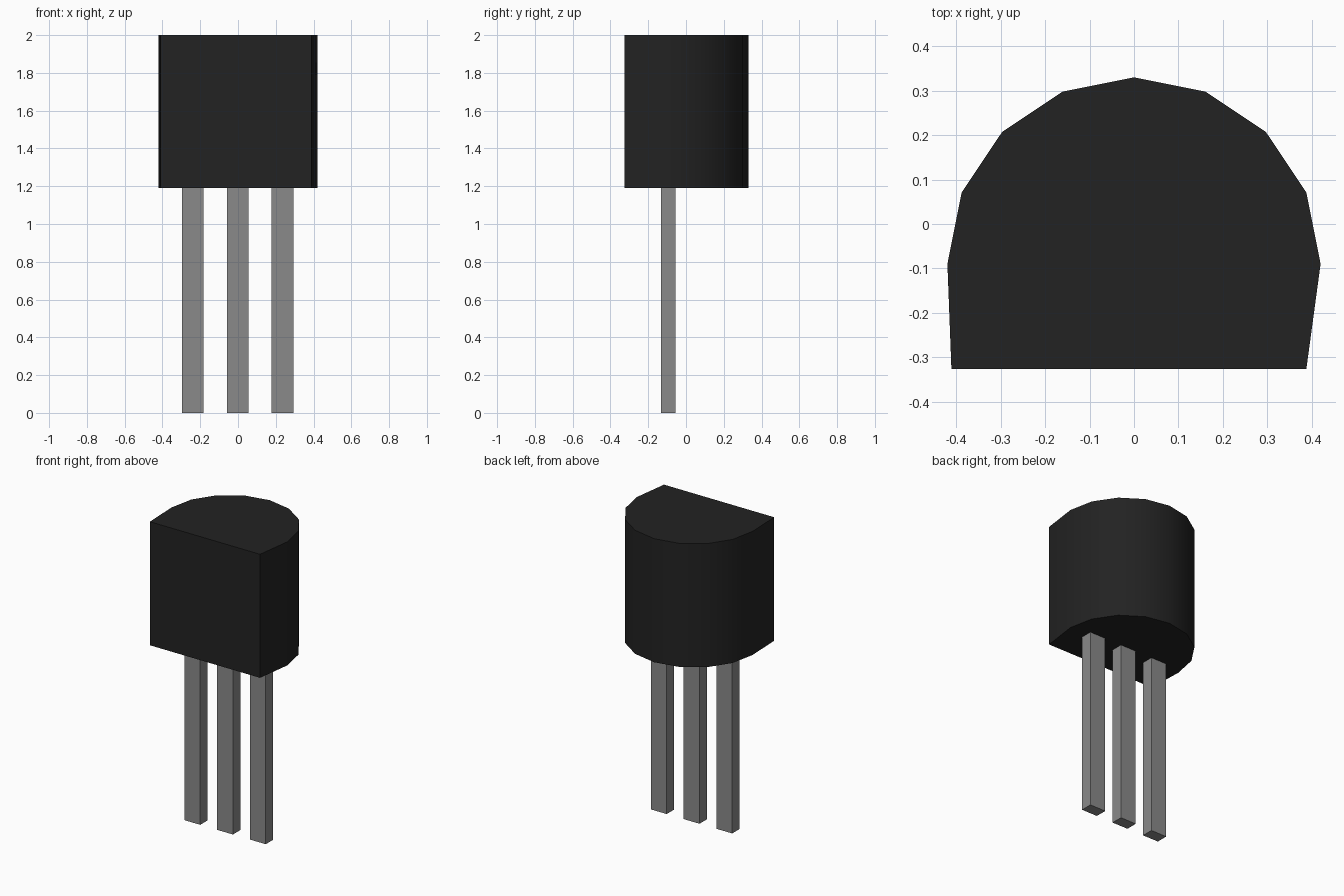
import bpy
import bmesh
import math

cube = bpy.data.objects.get("Cube")
if cube:
    bpy.data.objects.remove(cube, do_unlink=True)


def make_material(name, grey):
    mat = bpy.data.materials.new(name)
    mat.use_nodes = True
    colour = (grey, grey, grey, 1.0)
    mat.diffuse_color = colour
    mat.node_tree.nodes["Principled BSDF"].inputs["Base Color"].default_value = colour
    return mat


def extrude_profile(name, outline, z_low, z_high, mat):
    """Closed prism from a counter-clockwise outline."""
    bm = bmesh.new()
    base = bm.faces.new([bm.verts.new((x, y, z_low)) for x, y in outline])
    top = bmesh.ops.extrude_face_region(bm, geom=[base], use_keep_orig=True)
    verts = [g for g in top["geom"] if isinstance(g, bmesh.types.BMVert)]
    bmesh.ops.translate(bm, verts=verts, vec=(0, 0, z_high - z_low))
    bmesh.ops.recalc_face_normals(bm, faces=bm.faces)
    mesh = bpy.data.meshes.new(name)
    bm.to_mesh(mesh)
    bm.free()
    mesh.materials.append(mat)
    obj = bpy.data.objects.new(name, mesh)
    bpy.context.collection.objects.link(obj)
    return obj


black = make_material("black plastic", 0.016)
metal = make_material("grey metal", 0.254)

BODY_BOTTOM = 1.19

# Body: half-round back with a flat front
RADIUS, CENTRE_Y, FRONT_Y = 0.42, -0.09, -0.326
arc = [(RADIUS * math.cos(i * math.pi / 8), CENTRE_Y + RADIUS * math.sin(i * math.pi / 8))
       for i in range(9)]
outline = arc + [(-0.411, FRONT_Y), (0.388, FRONT_Y)]
body = extrude_profile("body", outline, BODY_BOTTOM, 2.0, black)
bpy.ops.object.select_all(action='DESELECT')
body.select_set(True)
bpy.context.view_layer.objects.active = body
bpy.ops.object.shade_smooth_by_angle(angle=math.radians(30))

# Three square-cut leads below the body
HALF_W, LEAD_BACK, LEAD_FRONT = 0.0575, -0.055, -0.132
for name, x in (("right_lead", -0.239), ("middle_lead", -0.002), ("left_lead", 0.236)):
    rect = [(x - HALF_W, LEAD_FRONT), (x + HALF_W, LEAD_FRONT),
            (x + HALF_W, LEAD_BACK), (x - HALF_W, LEAD_BACK)]
    extrude_profile(name, rect, 0.0, BODY_BOTTOM, metal)
